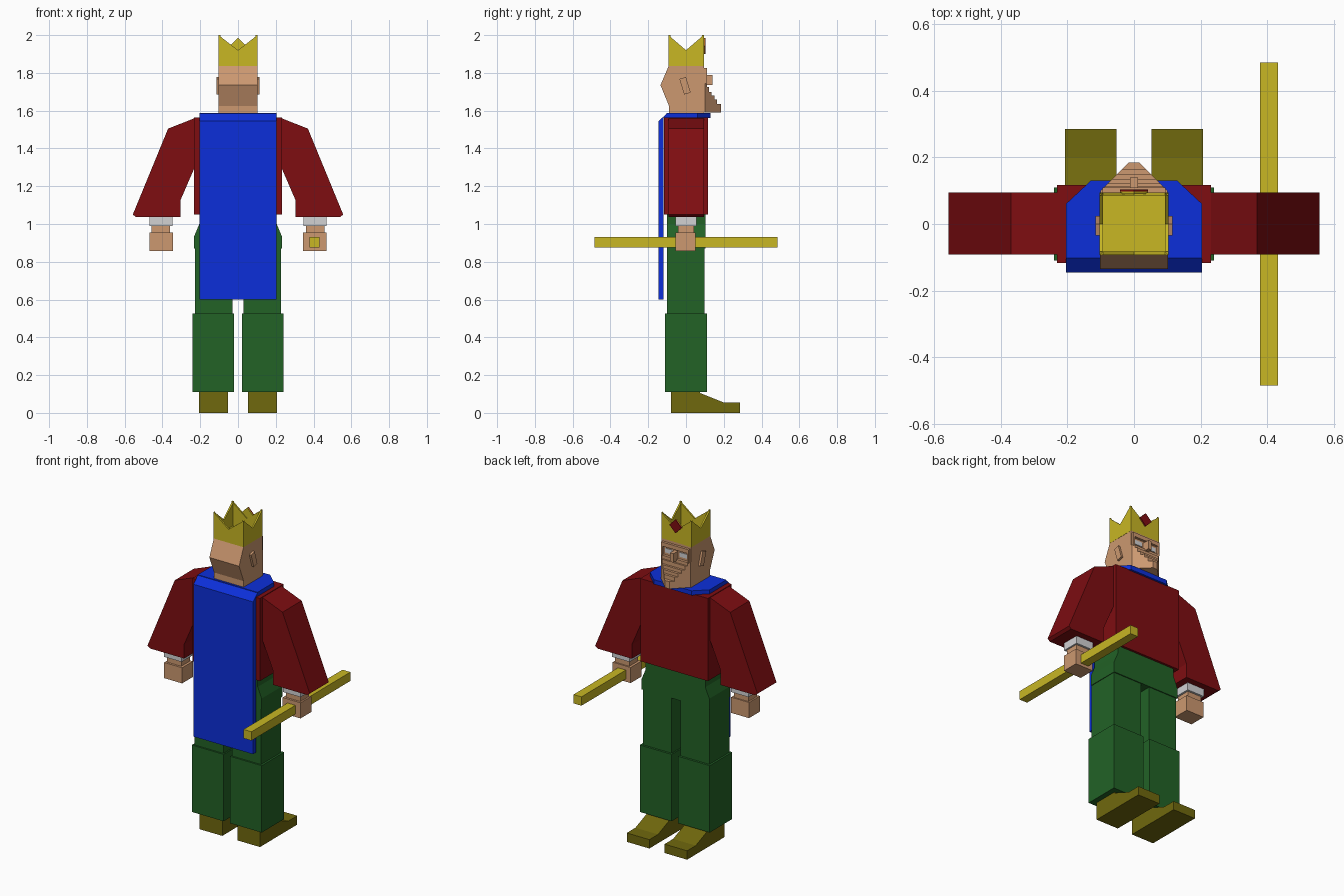
import bpy, bmesh, math
from mathutils import Matrix, Vector

cube = bpy.data.objects.get("Cube")
if cube:
    bpy.data.objects.remove(cube, do_unlink=True)


def material(name, r, g, b):
    lin = [((c / 255 + 0.055) / 1.055) ** 2.4 if c > 10 else c / 255 / 12.92 for c in (r, g, b)]
    m = bpy.data.materials.new(name)
    m.use_nodes = True
    m.diffuse_color = (*lin, 1)
    m.node_tree.nodes["Principled BSDF"].inputs["Base Color"].default_value = (*lin, 1)
    return m


RED = material("dark red cloth", 126, 13, 17)
BLUE = material("royal blue cloth", 12, 47, 218)
GREEN = material("dark green cloth", 34, 98, 38)
GOLD = material("gold", 200, 183, 36)
LEATHER = material("olive leather", 112, 104, 13)
SKIN = material("skin", 204, 152, 112)
PALE = material("pale grey", 210, 210, 212)


def finish(name, bm, mat):
    bmesh.ops.recalc_face_normals(bm, faces=bm.faces)
    me = bpy.data.meshes.new(name)
    bm.to_mesh(me)
    bm.free()
    me.materials.append(mat)
    ob = bpy.data.objects.new(name, me)
    bpy.context.collection.objects.link(ob)
    return ob


def prism(name, pts, axis, a, b, mat):
    """Extrude a 2D outline along an axis from a to b."""
    place = {"x": lambda p: (a, p[0], p[1]),
             "y": lambda p: (p[0], a, p[1]),
             "z": lambda p: (p[0], p[1], a)}[axis]
    bm = bmesh.new()
    face = bm.faces.new([bm.verts.new(place(p)) for p in pts])
    out = bmesh.ops.extrude_face_region(bm, geom=[face])
    move = Vector([b - a if axis == k else 0 for k in "xyz"])
    bmesh.ops.translate(bm, vec=move, verts=[v for v in out["geom"] if isinstance(v, bmesh.types.BMVert)])
    return finish(name, bm, mat)


def box(name, x, y, z, mat):
    return prism(name, [(x[0], y[0]), (x[1], y[0]), (x[1], y[1]), (x[0], y[1])], "z", z[0], z[1], mat)


# Boots, trouser legs, sleeves and hands, one set per side
for side, s in (("left", 1), ("right", -1)):
    def span(a, b):
        return tuple(sorted((s * a, s * b)))

    prism(side + "_boot", [(-0.08, 0), (0.285, 0), (0.285, 0.055), (0.20, 0.055),
                           (0.075, 0.105), (0.075, 0.115), (-0.08, 0.115)],
          "x", s * 0.052, s * 0.207, LEATHER)
    box(side + "_lower_leg", span(0.022, 0.24), (-0.11, 0.11), (0.11, 0.525), GREEN)
    box(side + "_thigh", span(0.03, 0.228), (-0.10, 0.097), (0.52, 0.90), GREEN)
    sleeve = [(0.21, 1.56), (0.23, 1.56), (0.37, 1.505), (0.557, 1.05), (0.54, 1.037),
              (0.305, 1.037), (0.305, 1.125), (0.225, 1.31), (0.21, 1.34)]
    prism(side + "_sleeve", [(s * x, z) for x, z in sleeve], "y", -0.092, 0.095, RED)
    box(side + "_cuff", span(0.348, 0.468), (-0.055, 0.055), (0.99, 1.045), PALE)
    box(side + "_wrist", span(0.36, 0.458), (-0.042, 0.042), (0.95, 0.995), SKIN)
    box(side + "_hand", span(0.345, 0.468), (-0.055, 0.05), (0.858, 0.955), SKIN)

# Staff held in one hand
box("staff", (0.378, 0.432), (-0.485, 0.485), (0.875, 0.93), GOLD)

# Hips, tunic, collar and cape
prism("hips", [(-0.232, 0.87), (0.232, 0.87), (0.232, 0.935), (0.205, 1.0), (0.205, 1.06),
               (-0.205, 1.06), (-0.205, 1.0), (-0.232, 0.935)], "y", -0.10, 0.103, GREEN)
box("tunic", (-0.232, 0.232), (-0.117, 0.117), (1.05, 1.563), RED)
prism("collar", [(-0.205, -0.102), (0.205, -0.102), (0.205, 0.06), (0.13, 0.13),
                 (-0.13, 0.13), (-0.205, 0.06)], "z", 1.56, 1.588, BLUE)
prism("cape", [(-0.145, 0.60), (-0.118, 0.60), (-0.118, 1.563), (-0.098, 1.563),
               (-0.098, 1.588), (-0.145, 1.545)], "x", -0.205, 0.205, BLUE)

# Head with a wedge-shaped back
prism("head", [(-0.09, 1.585), (0.095, 1.585), (0.095, 1.84), (-0.09, 1.84),
               (-0.135, 1.735), (-0.09, 1.625)], "x", -0.102, 0.102, SKIN)

# Ears, tilted backwards
for side, s in (("left", 1), ("right", -1)):
    ear = box(side + "_ear", (-0.015, 0.015), (-0.018, 0.018), (-0.043, 0.043), SKIN)
    ear.data.transform(Matrix.Translation((s * 0.10, -0.005, 1.732)) @ Matrix.Rotation(math.radians(17), 4, "X"))

# Face: brow, temples, eyes and nose
box("brow", (-0.095, 0.095), (0.09, 0.11), (1.80, 1.825), SKIN)
for side, s in (("left", 1), ("right", -1)):
    x0, x1 = sorted((s * 0.085, s * 0.095))
    box(side + "_temple", (x0, x1), (0.09, 0.11), (1.74, 1.80), SKIN)
    x0, x1 = sorted((s * 0.025, s * 0.075))
    box(side + "_eye", (x0, x1), (0.093, 0.099), (1.76, 1.787), PALE)
box("nose", (-0.012, 0.012), (0.09, 0.14), (1.735, 1.79), SKIN)

# Stepped beard: each lower layer juts further forward and narrows at the tip
steps = [(1.745, 0.112), (1.725, 0.122), (1.70, 0.135), (1.68, 0.15), (1.66, 0.165), (1.635, 0.185)]
for i, (top, depth) in enumerate(steps):
    bottom = steps[i + 1][0] if i + 1 < len(steps) else 1.59
    w = 0.1 - (depth - 0.1)
    prism(f"beard_step_{i + 1}", [(-0.1, 0.09), (0.1, 0.09), (0.1, 0.1), (w, depth), (-w, depth), (-0.1, 0.1)],
          "z", bottom, top, SKIN)

# Crown: four notched walls on a flat base
box("crown_base", (-0.1, 0.1), (-0.09, 0.093), (1.838, 1.85), GOLD)


def notched(h):
    return [(-h, 1.837), (h, 1.837), (h, 2.0), (0, 1.92), (-h, 2.0)]


prism("crown_back_wall", notched(0.103), "y", -0.093, -0.083, GOLD)
prism("crown_front_wall", notched(0.103), "y", 0.085, 0.095, GOLD)
prism("crown_left_wall", notched(0.093), "x", 0.093, 0.103, GOLD)
prism("crown_right_wall", notched(0.093), "x", -0.103, -0.093, GOLD)


# Diamond jewel with a gold backing
def diamond(r):
    return [(-r, 1.943), (0, 1.943 - r), (r, 1.943), (0, 1.943 + r)]


prism("jewel_backing", diamond(0.042), "y", 0.09, 0.097, GOLD)
prism("jewel", diamond(0.042), "y", 0.097, 0.104, RED)
